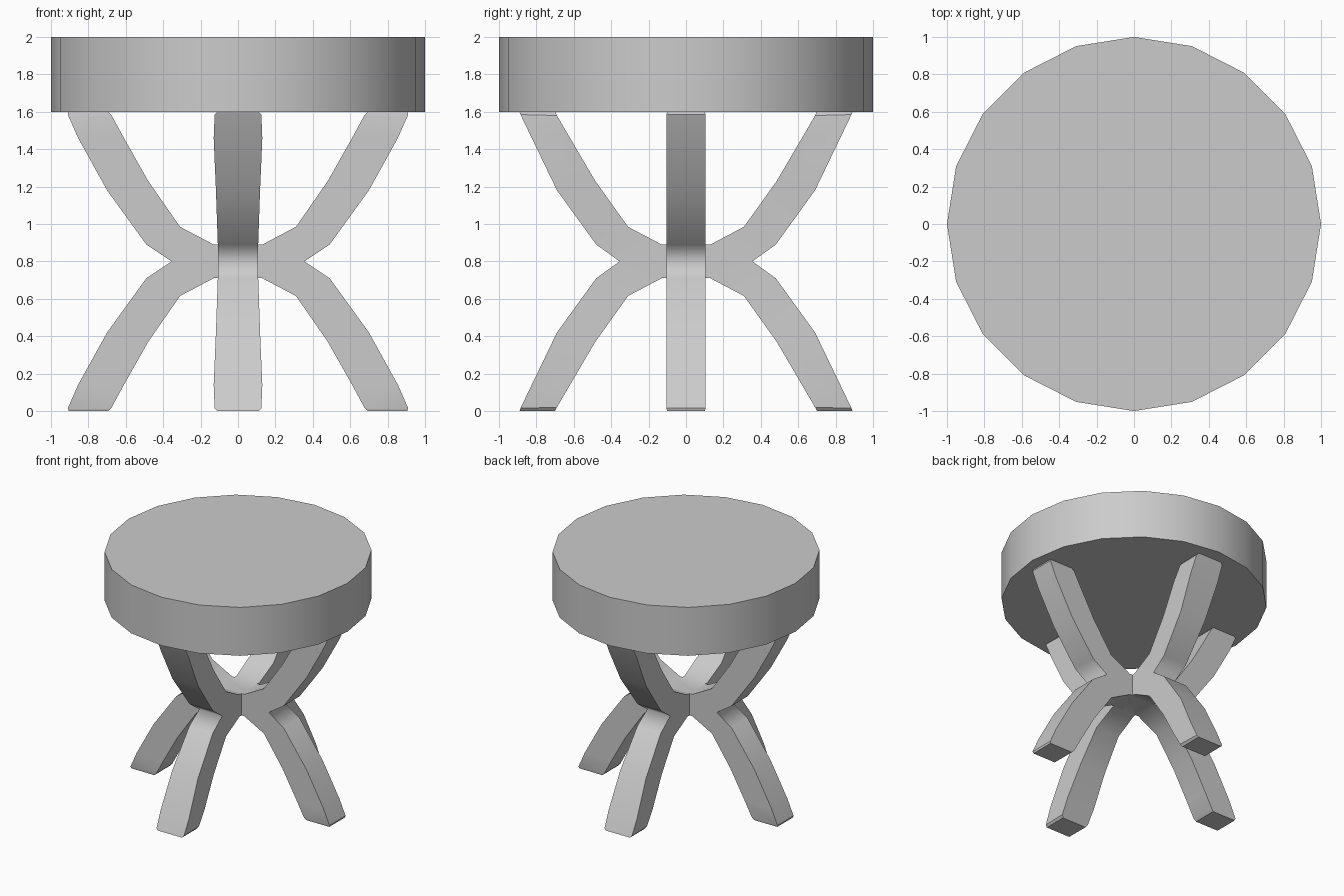
import bpy, bmesh, math

if "Cube" in bpy.data.objects:
    bpy.data.objects.remove(bpy.data.objects["Cube"])

MID = 0.8  # height where the legs cross


def smooth(obj):
    bpy.ops.object.select_all(action='DESELECT')
    obj.select_set(True)
    bpy.context.view_layer.objects.active = obj
    bpy.ops.object.shade_smooth_by_angle(angle=math.radians(30))


def leg_pair(name, axis, stations):
    """Loft one upper half-leg, then mirror it sideways and downwards."""
    bm = bmesh.new()
    rings = []
    for ri, zi, ro, zo, w in stations:
        ring = []
        for r, z, s in ((ri, zi, -w), (ri, zi, w), (ro, zo, w), (ro, zo, -w)):
            x, y = (r, s) if axis == 0 else (s, r)
            ring.append(bm.verts.new((x, y, z - MID)))
        rings.append(ring)
    for n, (a, b) in enumerate(zip(rings, rings[1:])):
        for i in range(4):
            if n == 0 and i == 2:
                continue  # lies inside, on the mirror plane
            j = (i + 1) % 4
            bm.faces.new((a[i], a[j], b[j], b[i]))
    bm.faces.new(rings[-1])
    bmesh.ops.recalc_face_normals(bm, faces=bm.faces)
    # make sure the end cap looks upward
    cap = max(bm.faces, key=lambda f: f.calc_center_median().z)
    if cap.normal.z < 0:
        bmesh.ops.reverse_faces(bm, faces=bm.faces)
    me = bpy.data.meshes.new(name)
    bm.to_mesh(me)
    bm.free()
    obj = bpy.data.objects.new(name, me)
    obj.location.z = MID
    bpy.context.collection.objects.link(obj)
    smooth(obj)
    mod = obj.modifiers.new("mirror", 'MIRROR')
    mod.use_axis = (axis == 0, axis == 1, True)
    return obj


# Seat
bpy.ops.mesh.primitive_cylinder_add(vertices=20, radius=1, depth=0.4,
                                    location=(0, 0, 1.8))
seat = bpy.context.object
seat.name = "seat"
smooth(seat)

# Legs: inner r, inner z, outer r, outer z, half width
leg_pair("side_legs", 0, [
    (0.00, 0.89, 0.00, 0.80, 0.105),
    (0.13, 0.89, 0.355, 0.80, 0.105),
    (0.31, 0.985, 0.49, 0.89, 0.105),
    (0.48, 1.23, 0.70, 1.18, 0.105),
    (0.61, 1.46, 0.855, 1.46, 0.105),
    (0.675, 1.58, 0.91, 1.585, 0.105),
    (0.695, 1.60, 0.905, 1.60, 0.10)])
leg_pair("front_back_legs", 1, [
    (0.00, 0.89, 0.00, 0.80, 0.105),
    (0.13, 0.89, 0.355, 0.80, 0.105),
    (0.31, 0.985, 0.48, 0.89, 0.108),
    (0.485, 1.23, 0.69, 1.18, 0.118),
    (0.62, 1.46, 0.825, 1.46, 0.13),
    (0.69, 1.58, 0.885, 1.585, 0.125),
    (0.70, 1.60, 0.89, 1.60, 0.11)])
